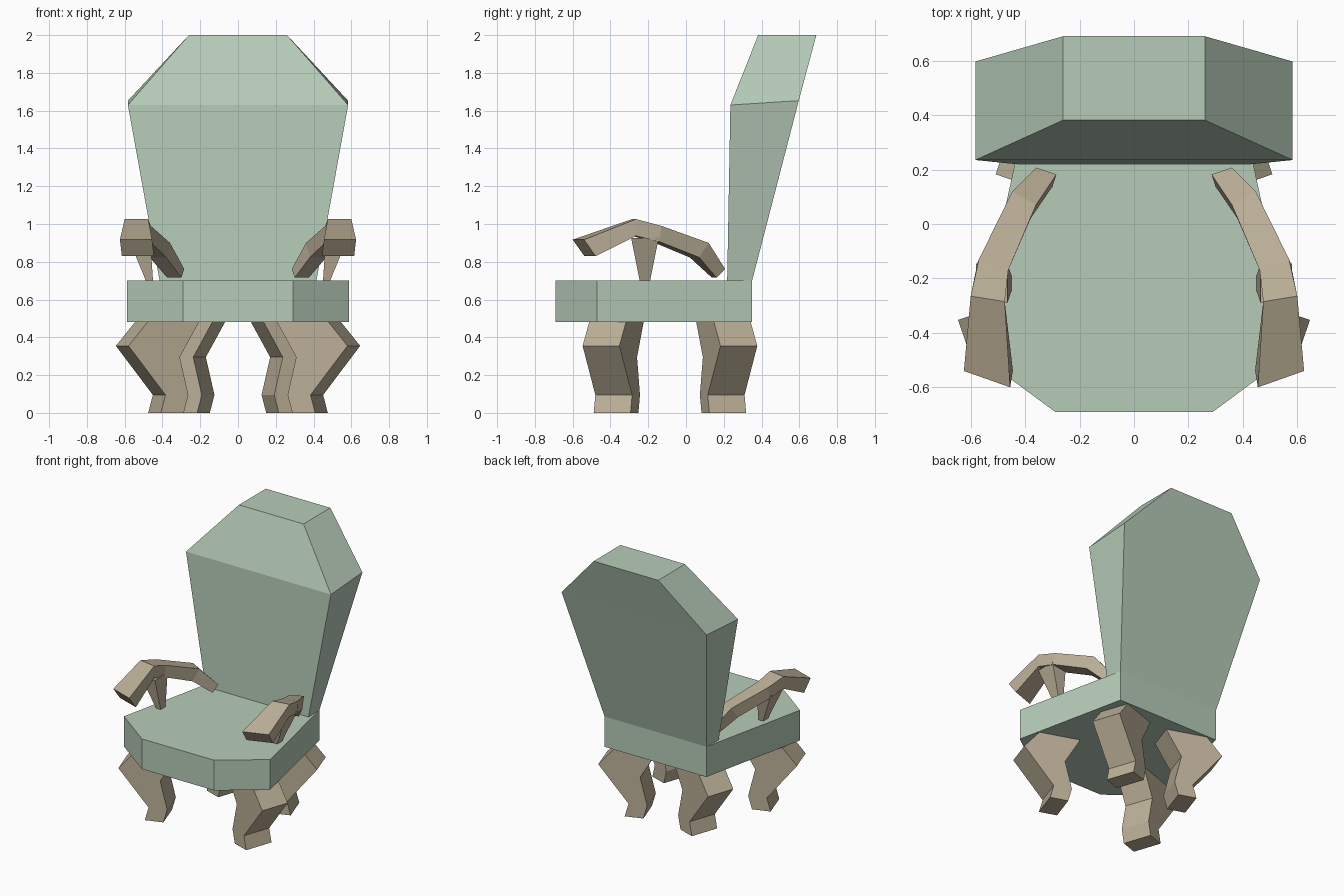
import bpy, bmesh
from math import radians
from mathutils import Vector, Matrix

if "Cube" in bpy.data.objects:
    bpy.data.objects.remove(bpy.data.objects["Cube"])


def material(name, rgb):
    m = bpy.data.materials.new(name)
    m.diffuse_color = (*rgb, 1)
    m.use_nodes = True
    m.node_tree.nodes["Principled BSDF"].inputs["Base Color"].default_value = m.diffuse_color
    return m


FABRIC = material("green_fabric", (0.47, 0.60, 0.48))
WOOD = material("tan_wood", (0.50, 0.43, 0.31))


def loft(name, rings, mat, mirror=False):
    """Skin a stack of equal-sized rings with flat faces and close both ends."""
    bm = bmesh.new()
    loops = [[bm.verts.new(p) for p in ring] for ring in rings]
    n = len(loops[0])
    for a, b in zip(loops, loops[1:]):
        for i in range(n):
            j = (i + 1) % n
            bm.faces.new((a[i], a[j], b[j], b[i]))
    bm.faces.new(loops[0])
    bm.faces.new(loops[-1])
    bmesh.ops.recalc_face_normals(bm, faces=bm.faces)
    me = bpy.data.meshes.new(name)
    bm.to_mesh(me)
    bm.free()
    me.materials.append(mat)
    ob = bpy.data.objects.new(name, me)
    bpy.context.collection.objects.link(ob)
    if mirror:
        mod = ob.modifiers.new("mirror", 'MIRROR')
        mod.use_mirror_merge = False
    return ob


def rect(x0, x1, y0, y1, z):
    return [(x0, y0, z), (x1, y0, z), (x1, y1, z), (x0, y1, z)]


# Seat: six-sided slab
half = [(0.29, -0.69), (0.588, -0.47), (0.41, 0.35)]
outline = half + [(-x, y) for x, y in reversed(half)]
loft("seat", [[(x, y, z) for x, y in outline] for z in (0.48, 0.70)], FABRIC)

# Backrest: rows of (front width, back width, front y, back y, front z, back z)
rows = [(0.415, 0.41, 0.218, 0.35, 0.70, 0.70),
        (0.583, 0.583, 0.235, 0.597, 1.63, 1.653),
        (0.26, 0.26, 0.382, 0.69, 2.0, 2.0)]
loft("backrest", [[(-wf, yf, zf), (wf, yf, zf), (wb, yb, zb), (-wb, yb, zb)]
                  for wf, wb, yf, yb, zf, zb in rows], FABRIC)

# Legs: zigzag profile (outer inset, outer z, inner inset, inner z)
leg_profile = [(0.106, 0.48, 0.394, 0.48),
               (0.0, 0.355, 0.287, 0.295),
               (0.207, 0.095, 0.335, 0.095),
               (0.181, 0.0, 0.309, 0.0)]


def leg(name, knee, angle):
    # local -x runs inwards from the outer knee, local y is the leg's width
    place = Matrix.Translation((*knee, 0)) @ Matrix.Rotation(radians(angle), 4, 'Z')
    w = 0.103
    rings = [[place @ Vector(p) for p in
              ((-ro, -w, zo), (-ro, w, zo), (-ri, w, zi), (-ri, -w, zi))]
             for ro, zo, ri, zi in leg_profile]
    loft(name, rings, WOOD, mirror=True)


leg("front_legs", (0.613, -0.45), -19)
leg("back_legs", (0.475, 0.28), 19)

# Armrests: stations of (outer xy, inner xy, top z, bottom z, bottom shift xy)
stations = [((0.625, -0.54), (0.455, -0.60), 0.917, 0.83, (-0.01, 0.062)),
            ((0.60, -0.265), (0.475, -0.285), 1.026, 0.937, (0.0, 0.0)),
            ((0.57, -0.13), (0.462, -0.17), 0.99, 0.907, (0.005, -0.012)),
            ((0.447, 0.12), (0.36, 0.07), 0.90, 0.823, (0.02, -0.05)),
            ((0.36, 0.207), (0.285, 0.182), 0.762, 0.716, (0.015, -0.045))]
arm = [[(*o, zt), (*i, zt), (i[0] + dx, i[1] + dy, zb), (o[0] + dx, o[1] + dy, zb)]
       for o, i, zt, zb, (dx, dy) in stations]
loft("armrests", arm, WOOD, mirror=True)

# Armrest posts: tapered down to the seat
loft("armrest_posts", [rect(0.45, 0.488, -0.245, -0.19, 0.70),
                       rect(0.465, 0.58, -0.29, -0.145, 0.925)], WOOD, mirror=True)
